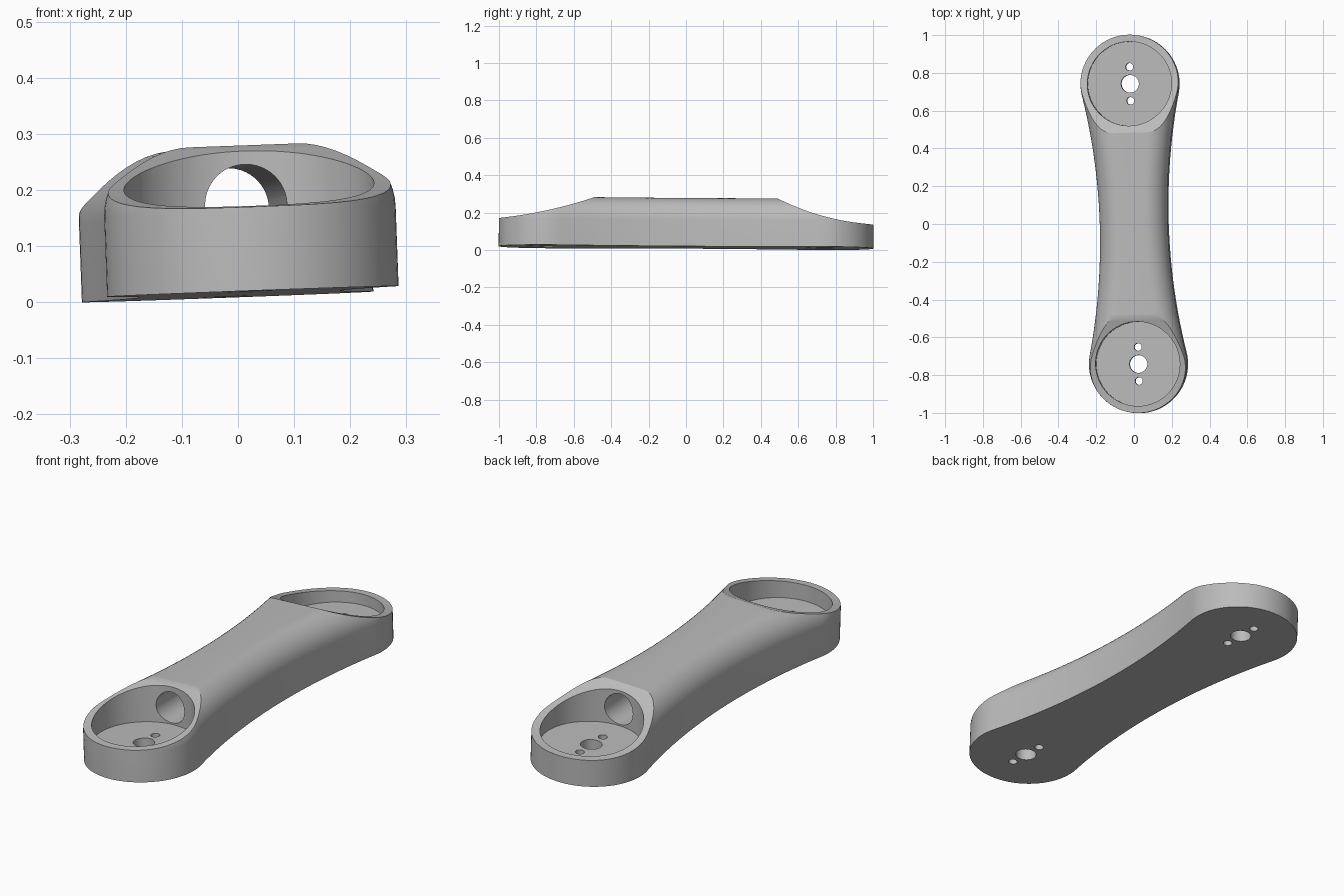
import bpy, bmesh
from math import sin, cos, pi, atan2
from mathutils import Matrix

if "Cube" in bpy.data.objects:
    bpy.data.objects.remove(bpy.data.objects["Cube"], do_unlink=True)

CUP_Y, CUP_R, WAIST, TOP, FILLET = 0.742, 0.26, 0.18, 0.262, 0.12
# radius of the side arc that is tangent to both cup circles
ARC_R = (CUP_Y**2 + WAIST**2 - CUP_R**2) / (2 * (CUP_R - WAIST))
TAN = atan2(CUP_Y, WAIST + ARC_R)

grey = bpy.data.materials.new("warm grey plastic")
grey.use_nodes = True
colour = (0.5, 0.5, 0.5, 1)
grey.diffuse_color = colour
grey.node_tree.nodes["Principled BSDF"].inputs["Base Color"].default_value = colour


def make_object(name, bm):
    bmesh.ops.recalc_face_normals(bm, faces=bm.faces)
    mesh = bpy.data.meshes.new(name)
    bm.to_mesh(mesh)
    bm.free()
    mesh.materials.append(grey)
    obj = bpy.data.objects.new(name, mesh)
    bpy.context.collection.objects.link(obj)
    return obj


def loft(name, rings):
    """Skin a stack of equal closed rings and cap both ends."""
    bm = bmesh.new()
    loops = [[bm.verts.new(p) for p in ring] for ring in rings]
    for low, high in zip(loops, loops[1:]):
        for i in range(len(low)):
            j = (i + 1) % len(low)
            bm.faces.new((low[i], low[j], high[j], high[i]))
    bm.faces.new(loops[0])
    bm.faces.new(loops[-1])
    return make_object(name, bm)


def cylinder(name, radius, low, high, y=0, turn=None, segments=64):
    bm = bmesh.new()
    place = Matrix.Translation((0, y, (low + high) / 2))
    if turn:
        place = turn @ place
    bmesh.ops.create_cone(bm, cap_ends=True, segments=segments, radius1=radius,
                          radius2=radius, depth=high - low, matrix=place)
    return make_object(name, bm)


def outline(inset, z):
    """Dog-bone outline: two round ends joined by hollow side arcs."""
    points = []
    ends, sides = 48, 24
    for s in (1, -1):
        for i in range(ends + 1):
            a = -TAN + (pi + 2 * TAN) * i / ends
            r = CUP_R - inset
            points.append((s * r * cos(a), s * (CUP_Y + r * sin(a)), z))
        for i in range(1, sides):
            a = TAN * (1 - 2 * i / sides)
            r = ARC_R + inset
            points.append((s * (r * cos(a) - WAIST - ARC_R), s * r * sin(a), z))
    return points


def boolean(obj, cutter, operation):
    mod = obj.modifiers.new(operation.lower(), "BOOLEAN")
    mod.operation, mod.solver, mod.object = operation, "EXACT", cutter
    bpy.context.view_layer.objects.active = obj
    bpy.ops.object.modifier_apply(modifier=mod.name)
    bpy.data.objects.remove(cutter, do_unlink=True)


# Solid arm with rounded upper edges
rings = [outline(0, 0)]
for i in range(13):
    a = pi / 2 * i / 12
    rings.append(outline(FILLET * (1 - cos(a)), TOP - FILLET + FILLET * sin(a)))
arm = loft("link_arm", rings)


# Side profile that sweeps the top down to each cup rim
def slope(sign, rim, power, edge):
    span, steps = 1.01 - edge, 20
    return [(sign * (edge + span * i / steps),
             rim + (TOP - rim) * (1 - i / steps) ** power) for i in range(steps + 1)]


front, back = slope(-1, 0.149, 1.65, 0.49), slope(1, 0.126, 2.1, 0.48)
profile = [(-1.01, -0.1)] + front[:0:-1] + [(-0.49, TOP + 0.001), (0.48, TOP + 0.001)]
profile += back[1:] + [(1.01, -0.1)]
boolean(arm, loft("profile_cutter", [[(x, y, z) for y, z in profile] for x in (-0.5, 0.5)]),
        "INTERSECT")

# Lengthwise bore, before the cups are hollowed
along = Matrix.Translation((0, 0, 0.155)) @ Matrix.Rotation(pi / 2, 4, "X")
boolean(arm, cylinder("bore_cutter", 0.073, -0.65, 0.65, turn=along), "DIFFERENCE")

# Round cups, each with a shaft hole and two screw holes in its floor
for s in (-1, 1):
    boolean(arm, cylinder("cup_cutter", 0.223, 0.075, 0.5, s * CUP_Y, segments=96),
            "DIFFERENCE")
    for radius, offset in ((0.047, 0), (0.02, 0.09), (0.02, -0.09)):
        boolean(arm, cylinder("hole_cutter", radius, -0.1, 0.2, s * CUP_Y + offset,
                              segments=32), "DIFFERENCE")

# Slight lean and turn of the whole part
arm.data.transform(Matrix.Translation((0.004, 0, 0.0145)) @ Matrix.Rotation(-0.0055, 4, "X")
                   @ Matrix.Rotation(-0.037, 4, "Y") @ Matrix.Rotation(0.0303, 4, "Z"))
bpy.ops.object.select_all(action="DESELECT")
arm.select_set(True)
bpy.context.view_layer.objects.active = arm
bpy.ops.object.shade_smooth_by_angle(angle=0.5)
